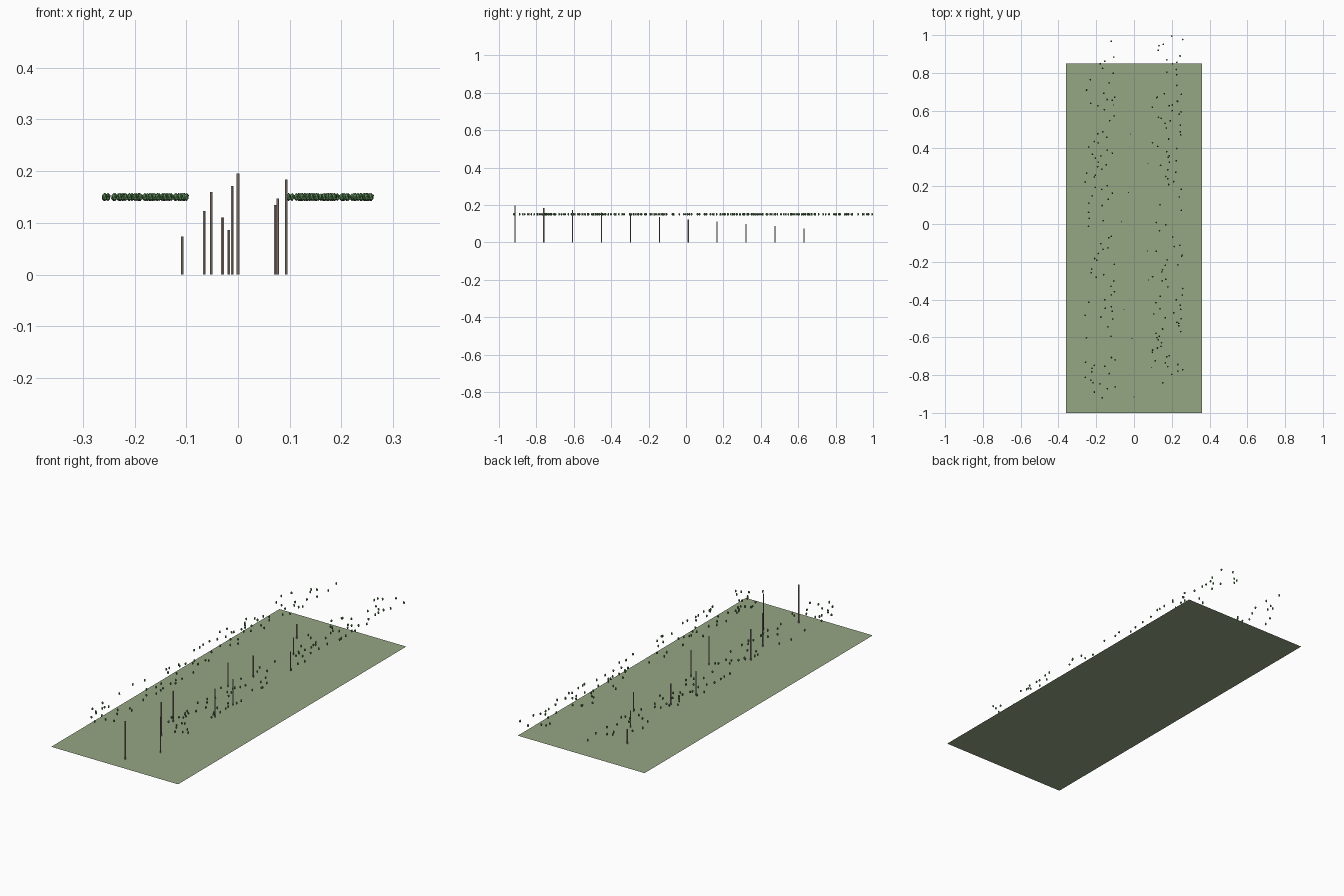
import bpy, bmesh, random
from mathutils import Matrix

if "Cube" in bpy.data.objects:
    bpy.data.objects.remove(bpy.data.objects["Cube"])

random.seed(7)


def material(name, color):
    m = bpy.data.materials.new(name)
    m.diffuse_color = (*color, 1)
    m.use_nodes = True
    m.node_tree.nodes["Principled BSDF"].inputs["Base Color"].default_value = m.diffuse_color
    return m


def finish(bm, name, mat):
    me = bpy.data.meshes.new(name)
    bm.to_mesh(me)
    bm.free()
    me.materials.append(mat)
    ob = bpy.data.objects.new(name, me)
    bpy.context.collection.objects.link(ob)
    return ob


grass = material("grass", (0.30, 0.38, 0.23))
wood = material("wood", (0.36, 0.29, 0.25))
leaf = material("leaf", (0.10, 0.24, 0.09))

# Flat ground sheet
bm = bmesh.new()
bmesh.ops.create_grid(bm, x_segments=1, y_segments=1, size=1,
                      matrix=Matrix.Translation((0, -0.075, 0)) @ Matrix.Diagonal((0.36, 0.925, 1, 1)))
finish(bm, "ground", grass)

# Row of thin posts, getting shorter towards the back
post_x = [0.0, 0.093, -0.011, -0.052, 0.077, 0.072, -0.065, -0.03, 0.073, -0.018, -0.108]
for i, x in enumerate(post_x):
    h = 0.196 - 0.0122 * i
    bm = bmesh.new()
    bmesh.ops.create_cone(bm, cap_ends=True, segments=6, radius1=0.003, radius2=0.003, depth=h,
                          matrix=Matrix.Translation((x, -0.915 + 0.1545 * i, h / 2)))
    finish(bm, f"post_{i + 1}", wood)


# Floating leaf tufts in two bands; counts per 0.1 step from back to front
def tufts(name, side, counts):
    bm = bmesh.new()
    for row, n in enumerate(counts):
        for k in range(n):
            y = 1.0 - 0.1 * (row + (k + random.random()) / n)
            y = max(min(y, 0.995), -0.92)
            x = side * random.uniform(0.095, 0.26)
            bmesh.ops.create_icosphere(bm, subdivisions=1, radius=1,
                                       matrix=Matrix.Translation((x, y, 0.15))
                                       @ Matrix.Diagonal((0.005, 0.005, 0.0078, 1)))
    finish(bm, name, leaf)


tufts("left_tufts", -1, [1, 4, 4, 7, 2, 6, 8, 6, 6, 4, 3, 6, 5, 4, 7, 3, 1, 8, 7, 1])
tufts("right_tufts", 1, [4, 6, 2, 10, 8, 5, 7, 6, 3, 2, 3, 6, 6, 5, 8, 8, 8, 8, 1])

# One tuft marks the far end of the row
bm = bmesh.new()
bmesh.ops.create_icosphere(bm, subdivisions=1, radius=1,
                           matrix=Matrix.Translation((0.2, 0.995, 0.15))
                           @ Matrix.Diagonal((0.005, 0.005, 0.0078, 1)))
finish(bm, "end_tuft", leaf)
